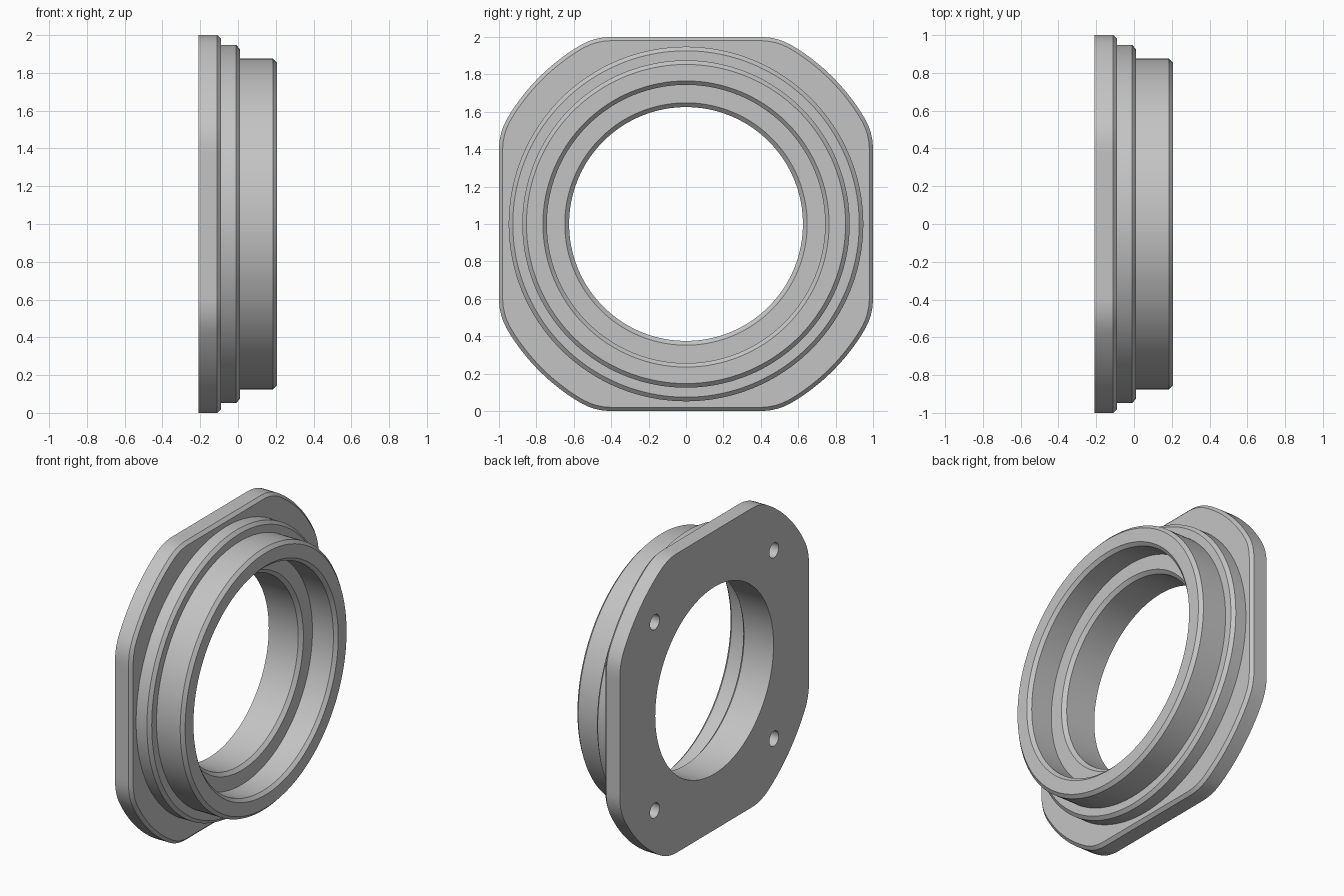
import bpy
import bmesh
from math import sin, cos, atan2, sqrt, pi
from mathutils import Matrix, Vector

STEPS = 192
CENTRE_Z = 1.0

cube = bpy.data.objects.get("Cube")
if cube:
    bpy.data.objects.remove(cube, do_unlink=True)

# Single grey metal
metal = bpy.data.materials.new("grey_metal")
metal.use_nodes = True
grey = (0.55, 0.55, 0.55, 1)
metal.diffuse_color = grey
metal.node_tree.nodes["Principled BSDF"].inputs["Base Color"].default_value = grey


def round_outline(radius):
    return lambda angle: radius


def flange_outline(inset):
    """Rounded square: four flats, large corner arcs and blending fillets."""
    half, flat_end, corner = 1.0, 0.4, 1.11
    fillet = (corner**2 - half**2 - flat_end**2) / (2 * (corner - half))
    axis = half - fillet
    dist, tilt = sqrt(axis**2 + flat_end**2), atan2(flat_end, axis)

    def radius(angle):
        a = abs((angle + pi / 4) % (pi / 2) - pi / 4)
        if a < atan2(flat_end, half - inset):
            return (half - inset) / cos(a)
        if a < tilt:
            d = a - tilt
            return dist * cos(d) + sqrt((fillet - inset)**2 - (dist * sin(d))**2)
        return corner - inset
    return radius


# Closed cross-section, from the back bore edge outwards and round to the bore
sections = [
    (-0.21, round_outline(0.625)),
    (-0.21, flange_outline(0)),          # mounting flange
    (-0.11, flange_outline(0)),
    (-0.09, flange_outline(0.02)),
    (-0.09, round_outline(0.948)),       # shoulder
    (-0.01, round_outline(0.948)),
    (0.01, round_outline(0.926)),
    (0.01, round_outline(0.875)),        # front rim
    (0.185, round_outline(0.875)),
    (0.206, round_outline(0.853)),
    (0.206, round_outline(0.765)),       # counterbore
    (0.185, round_outline(0.744)),
    (0.03, round_outline(0.744)),
    (0.03, round_outline(0.648)),        # main bore
    (0.008, round_outline(0.625)),
]

bm = bmesh.new()
rings = []
for x, outline in sections:
    ring = []
    for i in range(STEPS):
        a = 2 * pi * i / STEPS
        r = outline(a)
        ring.append(bm.verts.new((x, r * cos(a), CENTRE_Z + r * sin(a))))
    rings.append(ring)
for j, ring in enumerate(rings):
    following = rings[(j + 1) % len(rings)]
    for i in range(STEPS):
        k = (i + 1) % STEPS
        bm.faces.new((ring[i], ring[k], following[k], following[i]))
bmesh.ops.recalc_face_normals(bm, faces=bm.faces)
mesh = bpy.data.meshes.new("flanged_ring")
bm.to_mesh(mesh)
bm.free()
mesh.materials.append(metal)
body = bpy.data.objects.new("flanged_ring", mesh)
bpy.context.collection.objects.link(body)

# Four blind mounting holes in the back of the flange
bm = bmesh.new()
for sy in (-1, 1):
    for sz in (-1, 1):
        place = Matrix.Translation(Vector((-0.21, 0.63 * sy, CENTRE_Z + 0.63 * sz)))
        bmesh.ops.create_cone(bm, cap_ends=True, segments=32, radius1=0.05,
                              radius2=0.05, depth=0.26,
                              matrix=place @ Matrix.Rotation(pi / 2, 4, "Y"))
hole_mesh = bpy.data.meshes.new("hole_cutter")
bm.to_mesh(hole_mesh)
bm.free()
hole_mesh.materials.append(metal)
cutter = bpy.data.objects.new("hole_cutter", hole_mesh)
cutter.hide_render = True
bpy.context.collection.objects.link(cutter)

bpy.ops.object.select_all(action="DESELECT")
body.select_set(True)
bpy.context.view_layer.objects.active = body
cut = body.modifiers.new("mounting_holes", "BOOLEAN")
cut.operation = "DIFFERENCE"
cut.solver = "EXACT"
cut.object = cutter
bpy.ops.object.modifier_apply(modifier=cut.name)
bpy.data.objects.remove(cutter, do_unlink=True)

bpy.ops.object.shade_smooth_by_angle(angle=pi / 6)
